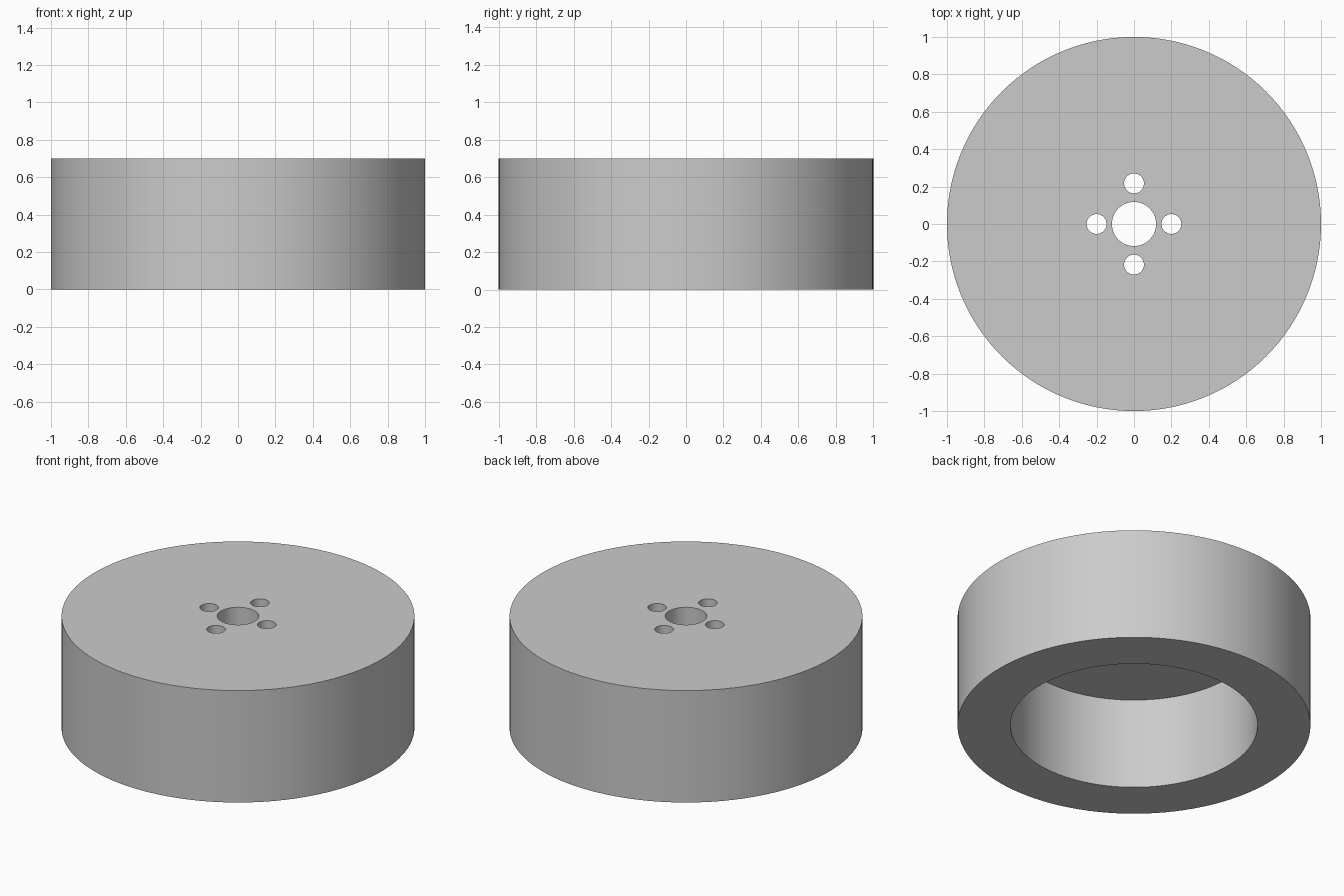
import bpy
import math

if "Cube" in bpy.data.objects:
    bpy.data.objects.remove(bpy.data.objects["Cube"], do_unlink=True)

RADIUS, HEIGHT = 1.0, 0.70
BORE_RADIUS, CEILING = 0.70, 0.57

grey = bpy.data.materials.new("plain grey")
grey.use_nodes = True
colour = (0.6, 0.6, 0.6, 1)
grey.diffuse_color = colour
grey.node_tree.nodes["Principled BSDF"].inputs["Base Color"].default_value = colour


def cylinder(name, radius, bottom, top, x=0, y=0, sides=128):
    bpy.ops.mesh.primitive_cylinder_add(
        vertices=sides, radius=radius, depth=top - bottom,
        location=(x, y, (bottom + top) / 2))
    obj = bpy.context.object
    obj.name = name
    obj.data.materials.append(grey)
    return obj


# Solid round body
body = cylinder("cup_body", RADIUS, 0, HEIGHT)

# Wide recess from below, centre hole and four bolt holes
cutters = [cylinder("recess_cutter", BORE_RADIUS, -0.2, CEILING),
           cylinder("centre_hole_cutter", 0.118, 0.4, 1, sides=64)]
for x, y in ((0.2, 0), (-0.2, 0), (0, 0.217), (0, -0.217)):
    cutters.append(cylinder("bolt_hole_cutter", 0.053, 0.4, 1, x, y, sides=48))

# Cut each one, then drop the cutter
for cutter in cutters:
    bpy.context.view_layer.objects.active = body
    cut = body.modifiers.new("cut", "BOOLEAN")
    cut.operation = "DIFFERENCE"
    cut.solver = "EXACT"
    cut.object = cutter
    bpy.ops.object.modifier_apply(modifier=cut.name)
    bpy.data.objects.remove(cutter, do_unlink=True)

# Smooth walls, sharp rims
bpy.ops.object.select_all(action="DESELECT")
body.select_set(True)
bpy.context.view_layer.objects.active = body
bpy.ops.object.shade_smooth_by_angle(angle=math.radians(30))
